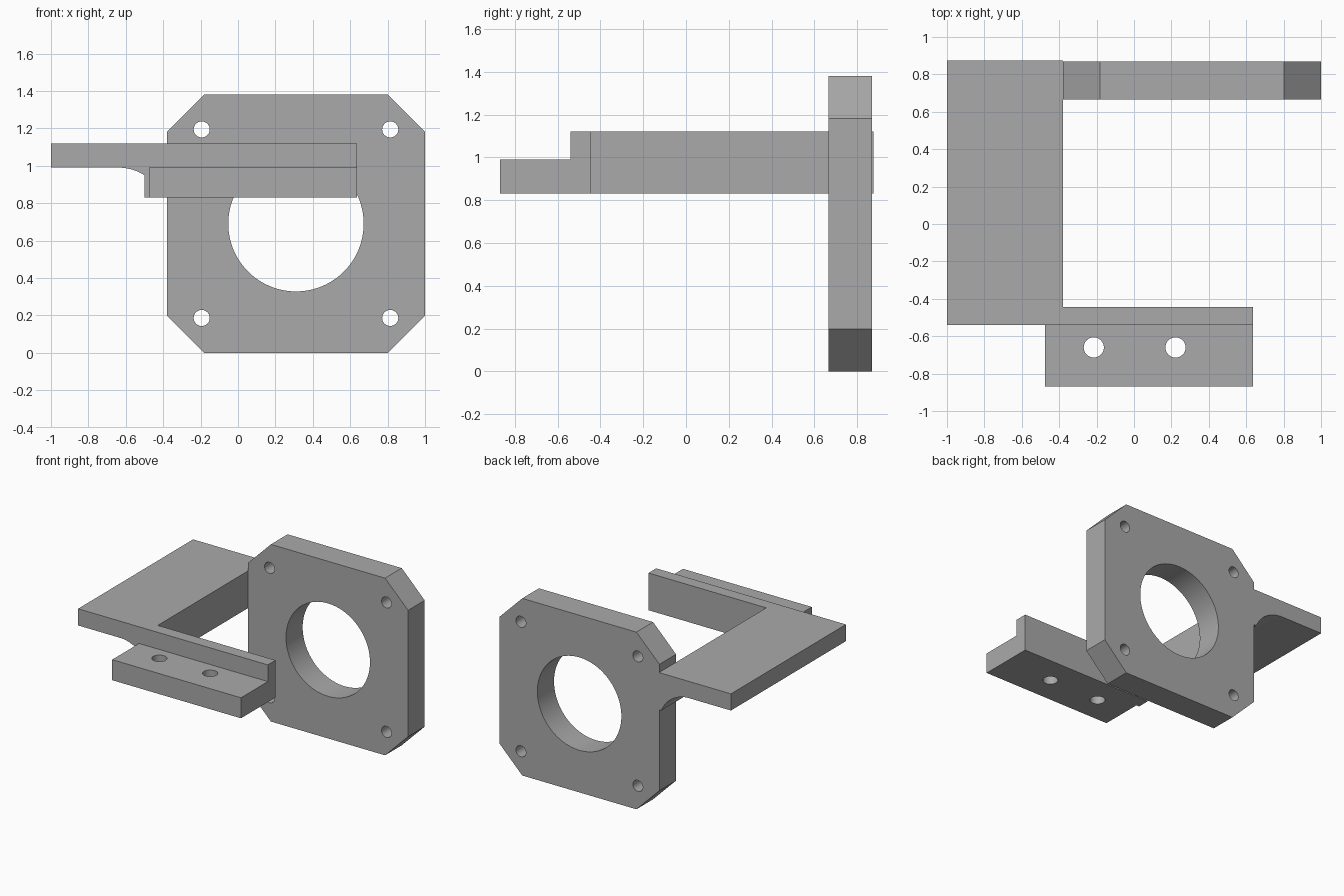
import bpy
import bmesh
from math import sin, cos, asin, pi
from mathutils import Vector

cube = bpy.data.objects.get("Cube")
if cube:
    bpy.data.objects.remove(cube, do_unlink=True)

grey = bpy.data.materials.new("plain grey")
grey.use_nodes = True
colour = (0.4, 0.4, 0.4, 1)
grey.diffuse_color = colour
grey.node_tree.nodes["Principled BSDF"].inputs["Base Color"].default_value = colour


def prism(name, profile, start, end, axis="Y"):
    """Extrude a closed profile along an axis: (x, z) along Y or (x, y) along Z."""
    bm = bmesh.new()
    place = (lambda a, b: (a, start, b)) if axis == "Y" else (lambda a, b: (a, b, start))
    face = bm.faces.new([bm.verts.new(place(a, b)) for a, b in profile])
    moved = bmesh.ops.extrude_face_region(bm, geom=[face])["geom"]
    step = Vector((0, end - start, 0) if axis == "Y" else (0, 0, end - start))
    bmesh.ops.translate(bm, vec=step, verts=[g for g in moved if isinstance(g, bmesh.types.BMVert)])
    bmesh.ops.recalc_face_normals(bm, faces=bm.faces)
    mesh = bpy.data.meshes.new(name)
    bm.to_mesh(mesh)
    bm.free()
    mesh.materials.append(grey)
    obj = bpy.data.objects.new(name, mesh)
    bpy.context.collection.objects.link(obj)
    return obj


def rect(x0, x1, y0, y1):
    return [(x0, y0), (x1, y0), (x1, y1), (x0, y1)]


def circle(cx, cy, r, n):
    return [(cx + r * cos(2 * pi * i / n), cy + r * sin(2 * pi * i / n)) for i in range(n)]


def activate(obj):
    bpy.ops.object.select_all(action="DESELECT")
    obj.select_set(True)
    bpy.context.view_layer.objects.active = obj


def drill(obj, cutters):
    activate(obj)
    for cutter in cutters:
        cutter.hide_render = True
        mod = obj.modifiers.new("hole", "BOOLEAN")
        mod.operation = "DIFFERENCE"
        mod.solver = "EXACT"
        mod.object = cutter
        bpy.ops.object.modifier_apply(modifier=mod.name)
        bpy.data.objects.remove(cutter, do_unlink=True)


# Upright motor plate with chamfered corners, centre bore and four screw holes
cx, cz, half, flat = 0.31, 0.69, 0.69, 0.492
corners = [(flat, half), (half, flat), (half, -flat), (flat, -half),
           (-flat, -half), (-half, -flat), (-half, flat), (-flat, half)]
plate = prism("motor_plate", [(cx + a, cz + b) for a, b in corners], 0.665, 0.87)
holes = [prism("bore_cutter", circle(cx, cz, 0.362, 96), 0.5, 1)]
for sx in (-1, 1):
    for sz in (-1, 1):
        holes.append(prism("screw_cutter", circle(cx + sx * 0.504, cz + sz * 0.504, 0.043, 32), 0.5, 1))
drill(plate, holes)

# Flat side arm with a concave fillet running down to the inner wall
low, under, top, r = 0.83, 0.99, 1.12, 0.26
first = asin((low - under + r) / r)
fillet = []
for i in range(25):
    a = first + (pi / 2 - first) * i / 24
    fillet.append((-0.64 + r * cos(a), under - r + r * sin(a)))
arm = prism("side_arm", [(-1, under), (-1, top), (-0.38, top), (-0.38, low)] + fillet, -0.54, 0.875)

# Cross rail and the mounting ledge in front of it
rail = prism("cross_rail", rect(-0.5, 0.635, low, top), -0.54, -0.445)
ledge = prism("mounting_ledge", rect(-0.475, 0.635, -0.87, -0.54), low, under, "Z")
drill(ledge, [prism("bolt_cutter", circle(x, -0.66, 0.054, 32), 0.5, 1.5, "Z") for x in (-0.215, 0.222)])

# Smooth curved faces, keep edges sharp
for obj in (plate, arm, rail, ledge):
    activate(obj)
    bpy.ops.object.shade_smooth_by_angle(angle=pi / 6)
